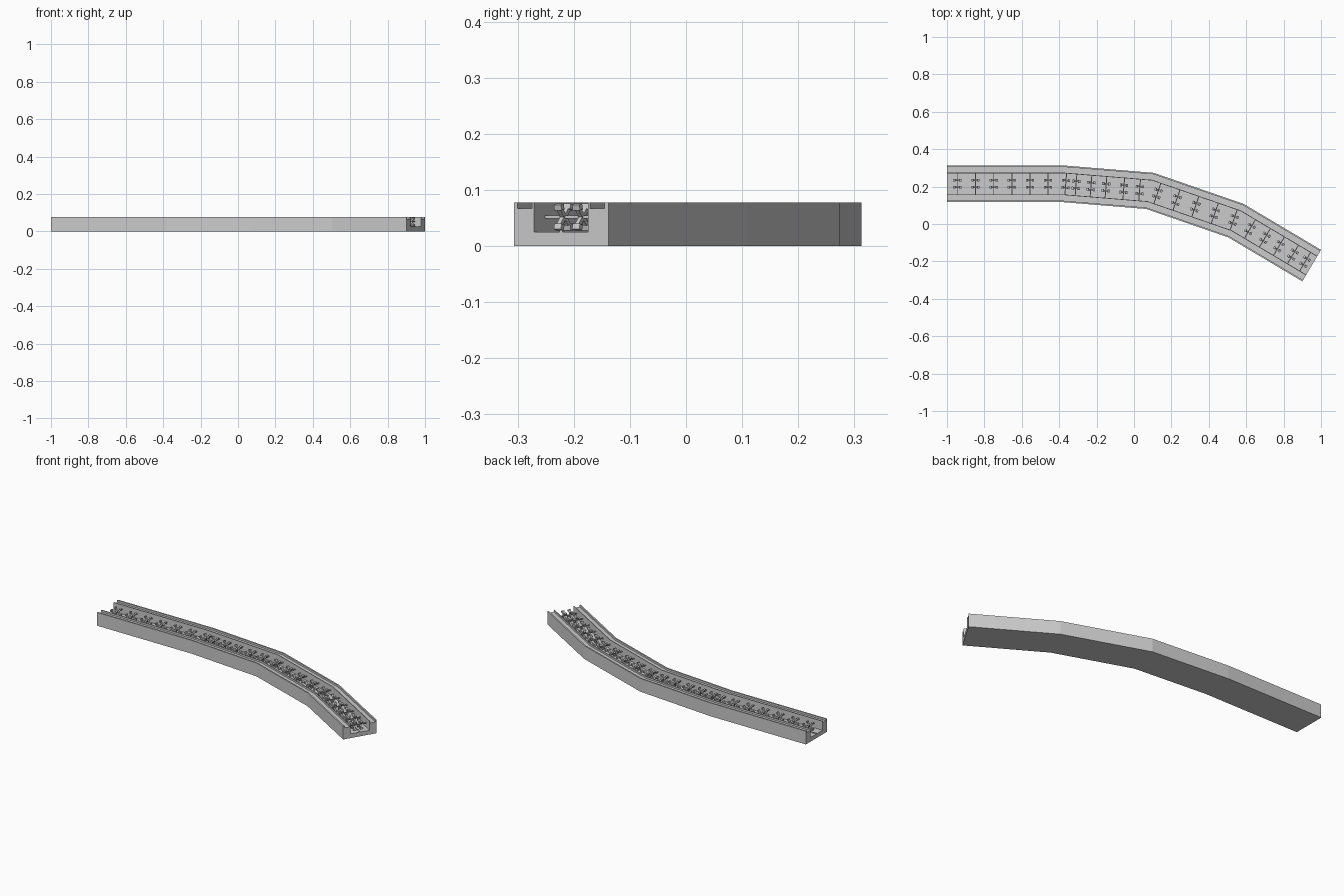
import bpy, bmesh, math
from mathutils import Vector, Matrix

if "Cube" in bpy.data.objects:
    bpy.data.objects.remove(bpy.data.objects["Cube"])

# Centre line of the bent trough
PATH = [Vector(p) for p in [(-1, 0.215), (-0.38, 0.215), (0.085, 0.177),
                            (0.545, 0.018), (0.95, -0.2225)]]


def finish(name, bm):
    bmesh.ops.recalc_face_normals(bm, faces=bm.faces)
    me = bpy.data.meshes.new(name)
    bm.to_mesh(me)
    bm.free()
    ob = bpy.data.objects.new(name, me)
    bpy.context.collection.objects.link(ob)
    return ob


def side_vectors():
    dirs = [(b - a).normalized() for a, b in zip(PATH, PATH[1:])]
    norms = [Vector((-d.y, d.x)) for d in dirs]
    out = [norms[0]]
    for a, b in zip(norms, norms[1:]):
        m = (a + b).normalized()
        out.append(m / m.dot(a))
    return out + [norms[-1]]


def sweep(name, profile):
    bm = bmesh.new()
    rings = []
    for p, s in zip(PATH, side_vectors()):
        rings.append([bm.verts.new((p.x + s.x * o, p.y + s.y * o, z)) for o, z in profile])
    n = len(profile)
    for a, b in zip(rings, rings[1:]):
        for i in range(n):
            j = (i + 1) % n
            bm.faces.new((a[i], a[j], b[j], b[i]))
    bm.faces.new(rings[0])
    bm.faces.new(rings[-1][::-1])
    return finish(name, bm)


# Trough with grooved wall tops
half = [(0.056, 0.025), (0.056, 0.078), (0.060, 0.078), (0.060, 0.067),
        (0.090, 0.067), (0.090, 0.078), (0.098, 0.078), (0.098, 0.0)]
sweep("trough", half + [(-o, z) for o, z in reversed(half)])

# Low rib along the floor centre
sweep("floor_rib", [(-0.003, 0.024), (0.003, 0.024), (0.003, 0.029), (-0.003, 0.029)])


def box(bm, frame, center, size, tilt=0.0):
    m = (frame @ Matrix.Translation(center) @ Matrix.Rotation(tilt, 4, 'Y')
         @ Matrix.Diagonal((*size, 1)))
    bmesh.ops.create_cube(bm, size=1, matrix=m)


# Axles across the channel, each carrying two four-armed paddle wheels
stations = [[-0.945, -0.848, -0.75, -0.653, -0.556, -0.46],
            [-0.365, -0.31, -0.23, -0.15, -0.055, 0.03],
            [0.125, 0.227, 0.328, 0.432, 0.533],
            [0.62, 0.70, 0.775, 0.85, 0.915]]
axles, wheels = bmesh.new(), bmesh.new()
for a, b, xs in zip(PATH, PATH[1:], stations):
    d = b - a
    for x in xs:
        p = a + d * (x - a.x) / d.x
        frame = (Matrix.Translation((p.x, p.y, 0.052))
                 @ Matrix.Rotation(math.atan2(d.y, d.x), 4, 'Z'))
        box(axles, frame, (0, 0, 0), (0.005, 0.113, 0.005))
        for y in (-0.019, 0.019):
            for s in (-1, 1):
                box(wheels, frame, (0, y, 0), (0.046, 0.008, 0.008), s * math.radians(45))
                for t in (-1, 1):
                    box(wheels, frame, (s * 0.016, y, t * 0.018), (0.010, 0.015, 0.010),
                        math.radians(15) * s * t)
finish("axles", axles)
finish("paddle_wheels", wheels)
